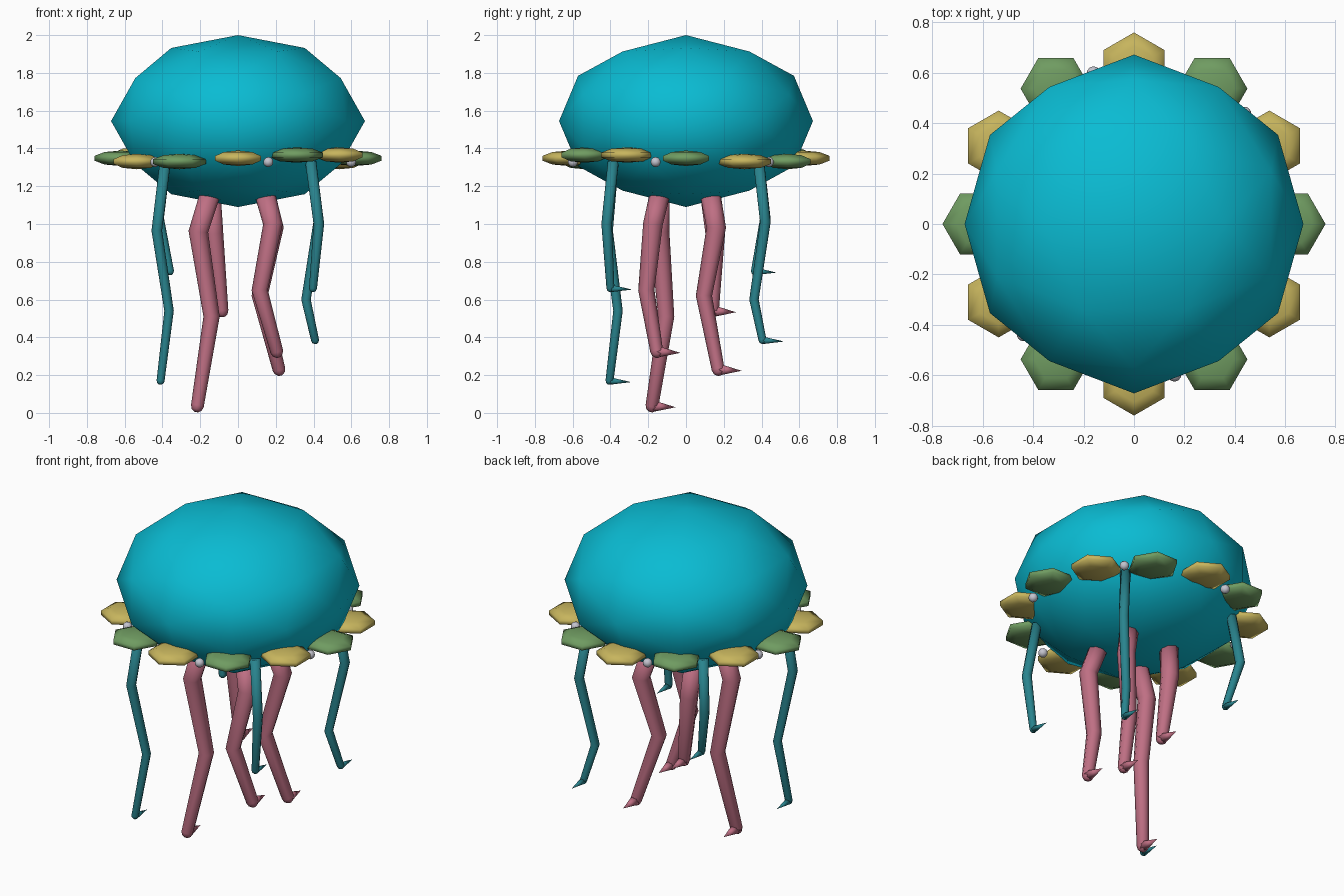
import bpy, bmesh, math
from mathutils import Vector, Matrix
from itertools import product

if "Cube" in bpy.data.objects:
    bpy.data.objects.remove(bpy.data.objects["Cube"])


def material(name, rgb):
    m = bpy.data.materials.new(name)
    m.diffuse_color = (*rgb, 1)
    m.use_nodes = True
    m.node_tree.nodes["Principled BSDF"].inputs["Base Color"].default_value = m.diffuse_color
    return m


CYAN = material("bell cyan", (0.003, 0.50, 0.65))
YELLOW = material("gem yellow", (0.57, 0.46, 0.11))
GREEN = material("gem green", (0.16, 0.33, 0.12))
PINK = material("arm pink", (0.52, 0.16, 0.23))
TEAL = material("tentacle teal", (0.022, 0.23, 0.27))
PEARL = material("bead grey", (0.55, 0.55, 0.62))


def finish(bm, name, mat):
    bmesh.ops.recalc_face_normals(bm, faces=bm.faces)
    for f in bm.faces:
        f.smooth = True
    me = bpy.data.meshes.new(name)
    bm.to_mesh(me)
    bm.free()
    me.materials.append(mat)
    ob = bpy.data.objects.new(name, me)
    bpy.context.collection.objects.link(ob)
    return ob


# Bell: once-subdivided icosahedron, squashed in height
phi = (1 + 5 ** 0.5) / 2
dirs = set()
for base in ((phi, 1, 0), (phi + 1, 1, phi), (1, 0, 0)):
    for s in product((1, -1), repeat=3):
        p = [a * b + 0.0 for a, b in zip(base, s)]
        for k in range(3):
            dirs.add(tuple(p[k:] + p[:k]))
bm = bmesh.new()
for d in dirs:
    n = Vector(d).normalized()
    bm.verts.new((n.x * 0.672, n.y * 0.672, 1.545 + n.z * 0.455))
bmesh.ops.convex_hull(bm, input=bm.verts)
finish(bm, "bell", CYAN)

# Rim gems: twelve flattened six-sided spheres on a wavy ring
for i in range(12):
    a = math.radians(30 * i)
    z = 1.348 - 0.02 * math.sin(2 * a)
    bm = bmesh.new()
    bmesh.ops.create_uvsphere(bm, u_segments=6, v_segments=5, radius=1)
    bm.transform(Matrix.Translation((0.62 * math.cos(a), 0.62 * math.sin(a), z))
                 @ Matrix.Rotation(a + math.radians(30), 4, 'Z')
                 @ Matrix.Diagonal((0.147, 0.147, 0.041, 1)))
    finish(bm, f"rim_gem_{i + 1}", YELLOW if i % 2 else GREEN)

# Beads in every other gap between gems
for i in range(6):
    a = math.radians(45 + 60 * i)
    bm = bmesh.new()
    bmesh.ops.create_icosphere(bm, subdivisions=2, radius=0.027)
    bm.transform(Matrix.Translation((0.62 * math.cos(a), 0.62 * math.sin(a), 1.328)))
    finish(bm, f"rim_bead_{i + 1}", PEARL)


def limb(name, mat, pts, radii, tip_len, sides=8):
    """Tapered bent tube with a rounded end and a cone tip pointing back."""
    pts = [Vector(p) for p in pts]
    radii = list(radii)
    end, r = pts[-1].copy(), radii[-1]
    d = (pts[-1] - pts[-2]).normalized()
    pts += [end + d * r * 0.6, end + d * r * 0.95]
    radii += [r * 0.8, r * 0.35]
    bm = bmesh.new()
    rings = []
    for k, (p, rad) in enumerate(zip(pts, radii)):
        t = pts[min(k + 1, len(pts) - 1)] - p
        u = p - pts[max(k - 1, 0)]
        axis = (t.normalized() + u.normalized()).normalized()
        e1 = axis.cross(Vector((0, 1, 0))).normalized()
        e2 = axis.cross(e1)
        rings.append([bm.verts.new(p + rad * (e1 * math.cos(math.tau * j / sides)
                                              + e2 * math.sin(math.tau * j / sides)))
                      for j in range(sides)])
    for a, b in zip(rings, rings[1:]):
        for j in range(sides):
            k = (j + 1) % sides
            bm.faces.new((a[j], a[k], b[k], b[j]))
    bm.faces.new(rings[0])
    bm.faces.new(rings[-1])
    finish(bm, name, mat)
    # cone tip
    bm = bmesh.new()
    bmesh.ops.create_cone(bm, cap_ends=True, segments=8, radius1=r * 0.95,
                          radius2=0, depth=tip_len)
    bm.transform(Matrix.Translation(end + Vector((0, tip_len / 2, -0.004)))
                 @ Matrix.Rotation(math.radians(-93), 4, 'X'))
    finish(bm, name + "_tip", mat)


# Thin outer tentacles
outer = {
    "front_left": [(-.385, -.385, 1.33), (-.43, -.415, .965), (-.365, -.36, .54), (-.41, -.405, .17)],
    "front_right": [(.385, -.385, 1.33), (.428, -.42, 1.0), (.397, -.40, .66)],
    "back_right": [(.385, .385, 1.33), (.427, .42, 1.01), (.36, .36, .60), (.408, .405, .385)],
    "back_left": [(-.385, .385, 1.33), (-.42, .42, 1.03), (-.36, .365, .75)],
}
for n, pts in outer.items():
    limb(n + "_tentacle", TEAL, pts, (.029, .028, .025, .021)[:len(pts) - 1] + (.021,), 0.115)

# Thick inner arms
inner = {
    "front_left": [(-.15, -.14, 1.15), (-.21, -.14, .96), (-.14, -.105, .51), (-.215, -.18, .037)],
    "front_right": [(.145, -.14, 1.15), (.185, -.175, 1.0), (.115, -.21, .65), (.205, -.155, .325)],
    "back_right": [(.145, .13, 1.15), (.19, .16, .98), (.115, .095, .62), (.217, .17, .23)],
    "back_left": [(-.145, .13, 1.15), (-.13, .155, .95), (-.085, .14, .54)],
}
for n, pts in inner.items():
    limb(n + "_arm", PINK, pts, (.054, .052, .043, .035)[:len(pts) - 1] + (.034,), 0.125)
